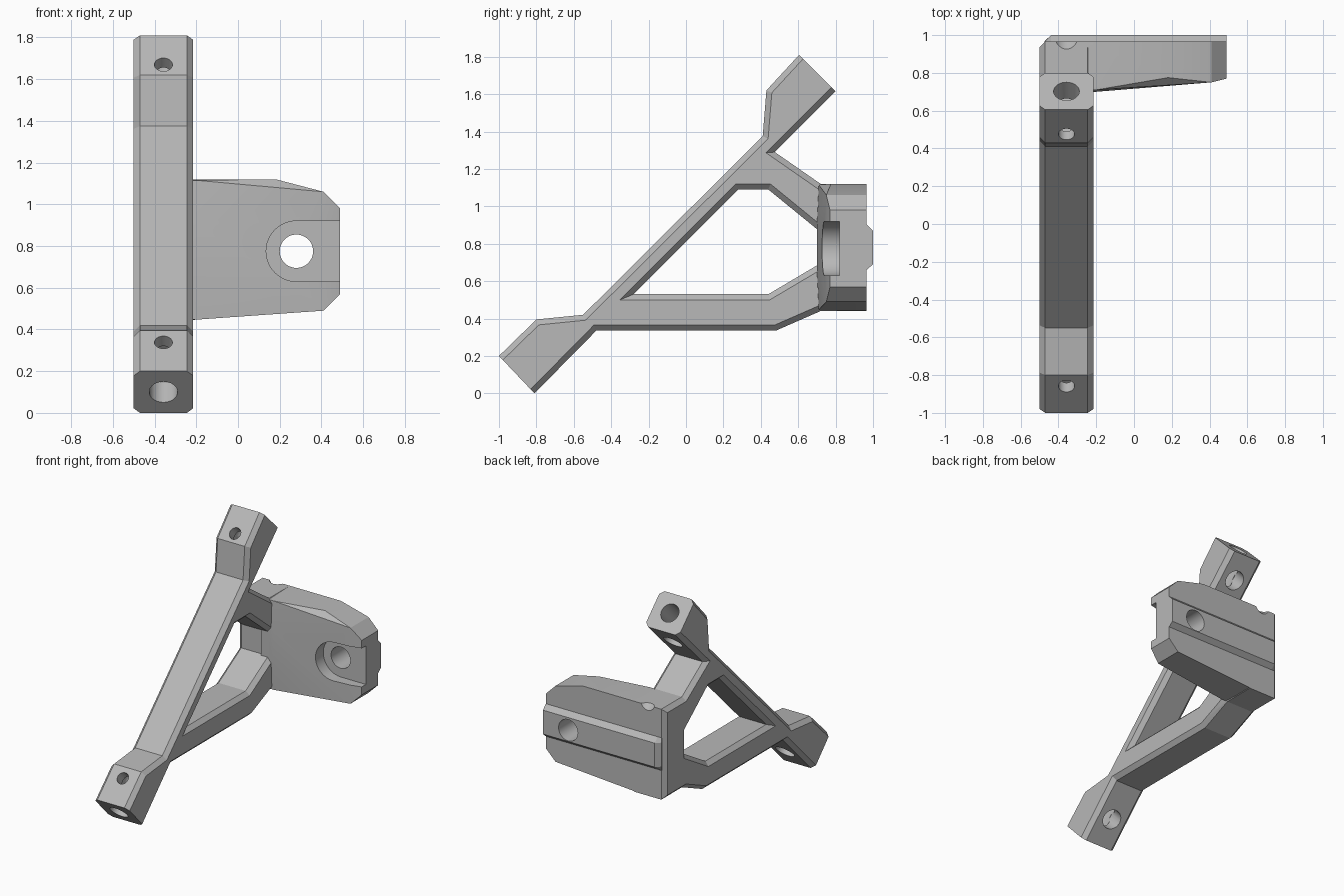
import bpy, bmesh, math
from mathutils import Vector

old = bpy.data.objects.get("Cube")
if old:
    bpy.data.objects.remove(old, do_unlink=True)

grey = bpy.data.materials.new("plain_grey")
grey.use_nodes = True
grey.diffuse_color = (0.48, 0.48, 0.48, 1)
for node in grey.node_tree.nodes:
    if node.type == 'BSDF_PRINCIPLED':
        node.inputs["Base Color"].default_value = grey.diffuse_color


def finish(name, bm):
    bmesh.ops.recalc_face_normals(bm, faces=bm.faces)
    mesh = bpy.data.meshes.new(name)
    bm.to_mesh(mesh)
    bm.free()
    mesh.materials.append(grey)
    obj = bpy.data.objects.new(name, mesh)
    bpy.context.collection.objects.link(obj)
    return obj


def inset(poly, amounts):
    """Move every edge of a counter-clockwise (y, z) polygon inwards."""
    lines = []
    for i, p in enumerate(poly):
        d = (Vector(poly[(i + 1) % len(poly)]) - Vector(p)).normalized()
        n = Vector((-d.y, d.x))
        lines.append((n, n.dot(Vector(p)) + amounts[i]))
    result = []
    for i, (n, c) in enumerate(lines):
        m, e = lines[i - 1]
        det = m.x * n.y - m.y * n.x
        result.append(((e * n.y - c * m.y) / det, (m.x * c - n.x * e) / det))
    return result


def loft(name, layers):
    """Join (y, z) polygons placed at successive x positions."""
    bm = bmesh.new()
    rings = [[bm.verts.new((x, y, z)) for y, z in poly] for x, poly in layers]
    count = len(rings[0])
    for a, b in zip(rings, rings[1:]):
        for i in range(count):
            j = (i + 1) % count
            bm.faces.new((a[i], a[j], b[j], b[i]))
    bm.faces.new(rings[0])
    bm.faces.new(rings[-1])
    return finish(name, bm)


def rod(name, start, end, radius):
    start, end = Vector(start), Vector(end)
    axis = end - start
    bm = bmesh.new()
    bmesh.ops.create_cone(bm, cap_ends=True, segments=48, radius1=radius,
                          radius2=radius, depth=axis.length)
    bm.transform(axis.to_track_quat('Z', 'Y').to_matrix().to_4x4())
    bmesh.ops.translate(bm, verts=bm.verts, vec=(start + end) / 2)
    return finish(name, bm)


def combine(target, tool, operation):
    mod = target.modifiers.new(tool.name, 'BOOLEAN')
    mod.object, mod.operation, mod.solver = tool, operation, 'EXACT'
    bpy.context.view_layer.objects.active = target
    bpy.ops.object.modifier_apply(modifier=mod.name)
    bpy.data.objects.remove(tool, do_unlink=True)


# Side frame: diagonal bar with end blocks and two struts, chamfered sides
LEFT, RIGHT, CH = -0.5, -0.215, 0.03
MID = (LEFT + RIGHT) / 2
outline = [(-0.81, 0), (-0.48, 0.335), (0.48, 0.335), (0.72, 0.44),
           (0.965, 0.44), (0.965, 1.12), (0.72, 1.12), (0.475, 1.29),
           (0.80, 1.615), (0.605, 1.81), (0.43, 1.62), (0.41, 1.375),
           (-0.55, 0.42), (-0.80, 0.395), (-1, 0.2)]
square_ends = (8, 14)
small = inset(outline, [0 if i in square_ends else CH for i in range(len(outline))])
bracket = loft("bracket", [(LEFT, small), (LEFT + CH, outline),
                           (RIGHT - CH, outline), (RIGHT, small)])

# Triangular window with flared rims
window = [(-0.28, 0.53), (0.44, 0.53), (0.71, 0.69),
          (0.71, 0.87), (0.44, 1.09), (0.28, 1.09)]
flare = inset(window, [-CH - 0.01] * len(window))
combine(bracket, loft("window", [(LEFT - 0.01, flare), (LEFT + CH, window),
                                 (RIGHT - CH, window), (RIGHT + 0.01, flare)]),
        'DIFFERENCE')

# Mounting plate: tapered hull reaching sideways from the frame
back = [(-0.3, 1.12), (0.18, 1.12), (0.41, 1.06), (0.49, 0.98),
        (0.49, 0.57), (0.41, 0.49), (-0.3, 0.44)]
points = [(x, 0.965, z) for x, z in back]
points += [(x, 0.71, z) for x in (-0.3, -0.2) for z in (0.447, 1.115)]
points += [(x, 0.70, z) for x in (-0.3, -0.2) for z in (0.66, 0.9)]
points += [(0.18, 0.775, 1.12)]
points += [(0.41, 0.75, z) for z in (0.49, 1.06)]
points += [(0.49, 0.77, z) for z in (0.57, 0.98)]
bm = bmesh.new()
for p in points:
    bm.verts.new(p)
bmesh.ops.convex_hull(bm, input=bm.verts)
bmesh.ops.delete(bm, geom=[v for v in bm.verts if not v.link_faces], context='VERTS')
bmesh.ops.dissolve_limit(bm, angle_limit=0.005, verts=bm.verts, edges=bm.edges)
combine(bracket, finish("plate", bm), 'UNION')

# Raised locating rib on the back of the plate
rib = [(0.9, 0.66), (0.965, 0.66), (1, 0.69), (1, 0.87), (0.965, 0.905), (0.9, 0.905)]
low_rib = [(min(y, 0.966), z) for y, z in rib]
combine(bracket, loft("rib", [(-0.474, low_rib), (-0.44, rib), (0.49, rib)]), 'UNION')

# Open-ended bolt recess and through hole in the plate
bolt_x, bolt_z, recess = 0.28, 0.775, 0.145
slot = [(0.6, bolt_z - recess), (0.82, bolt_z - recess),
        (0.82, bolt_z + recess), (0.6, bolt_z + recess)]
combine(bracket, rod("recess", (bolt_x, 0.6, bolt_z), (bolt_x, 0.82, bolt_z), recess),
        'DIFFERENCE')
combine(bracket, loft("slot", [(bolt_x, slot), (0.6, slot)]), 'DIFFERENCE')
combine(bracket, rod("plate_hole", (bolt_x, 0.6, bolt_z), (bolt_x, 1.1, bolt_z), 0.08),
        'DIFFERENCE')

# End blocks: socket along the bar, crossed by a stepped screw hole
along, across = Vector((0, 1, 1)).normalized(), Vector((0, 1, -1)).normalized()
for label, sign, end, screw in (("lower", 1, (-0.905, 0.1), (-0.86, 0.34)),
                                ("upper", -1, (0.7025, 1.7125), (0.475, 1.67))):
    end, screw = Vector((MID, *end)), Vector((MID, *screw))
    combine(bracket, rod(label + "_socket", end - along * sign * 0.05,
                         end + along * sign * 0.27, 0.068), 'DIFFERENCE')
    combine(bracket, rod(label + "_screw_hole", screw - across * 0.1,
                         screw + across * 0.2, 0.043), 'DIFFERENCE')
    combine(bracket, rod(label + "_screw_access", screw + across * 0.14,
                         screw + across * 0.9, 0.07), 'DIFFERENCE')

# Smooth the bores, keep the chamfers crisp
bpy.ops.object.select_all(action='DESELECT')
bracket.select_set(True)
bpy.context.view_layer.objects.active = bracket
bpy.ops.object.shade_smooth_by_angle(angle=math.radians(20))
